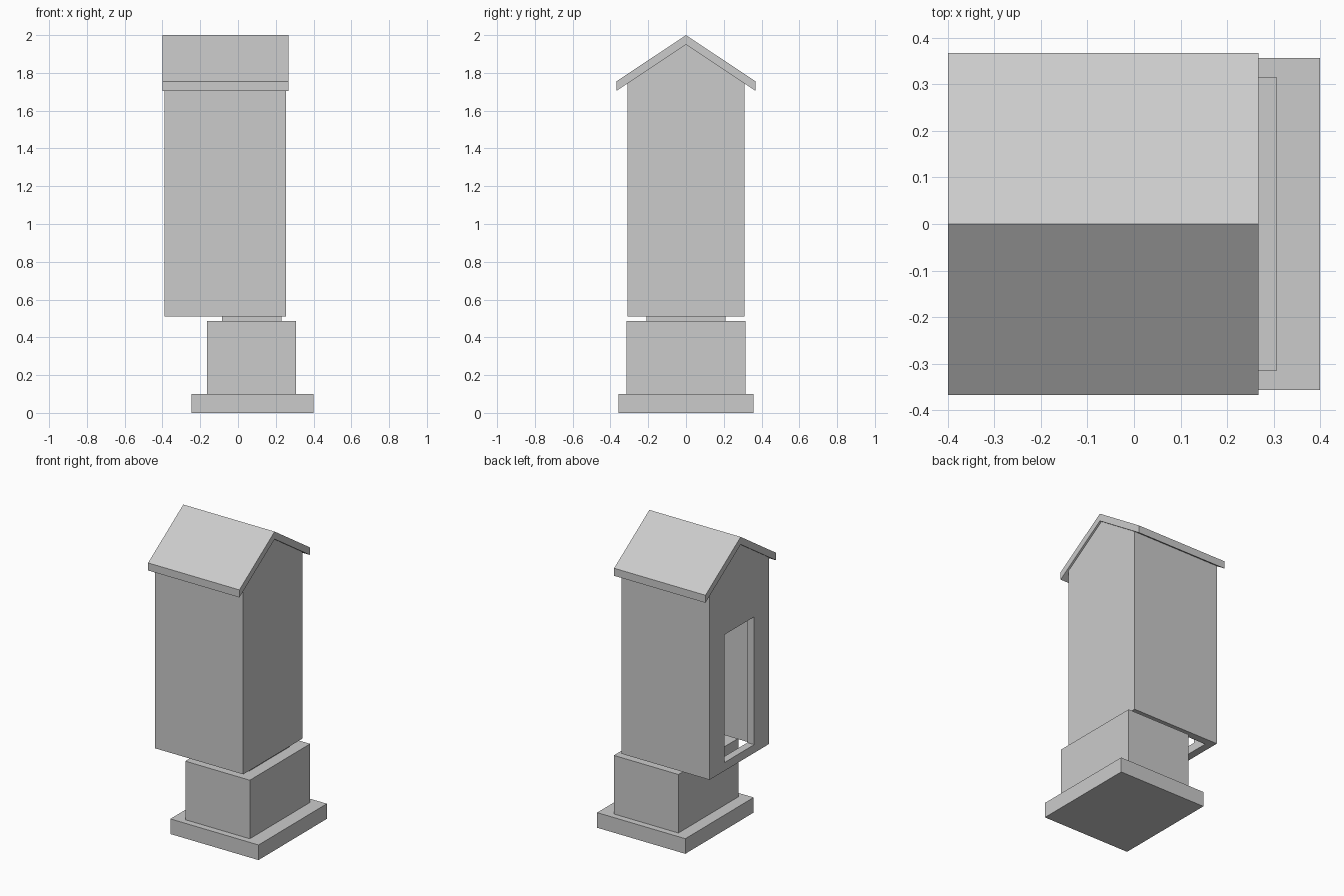
import bpy
import bmesh

if "Cube" in bpy.data.objects:
    bpy.data.objects.remove(bpy.data.objects["Cube"])


def finish(name, bm):
    bmesh.ops.recalc_face_normals(bm, faces=bm.faces)
    mesh = bpy.data.meshes.new(name)
    bm.to_mesh(mesh)
    bm.free()
    obj = bpy.data.objects.new(name, mesh)
    bpy.context.collection.objects.link(obj)
    return obj


def prism(name, profile, x0, x1):
    """Extrude a (y, z) outline along x."""
    bm = bmesh.new()
    face = bm.faces.new([bm.verts.new((x0, y, z)) for y, z in profile])
    ext = bmesh.ops.extrude_face_region(bm, geom=[face])
    moved = [v for v in ext["geom"] if isinstance(v, bmesh.types.BMVert)]
    bmesh.ops.translate(bm, verts=moved, vec=(x1 - x0, 0, 0))
    return finish(name, bm)


def box(name, x0, x1, half_y, z0, z1):
    return prism(name, [(-half_y, z0), (half_y, z0), (half_y, z1), (-half_y, z1)], x0, x1)


def gable(half_y, z0, peak):
    eave = peak - SLOPE * half_y
    return [(-half_y, z0), (half_y, z0), (half_y, eave), (0, peak), (-half_y, eave)]


def cut(obj, cutter):
    mod = obj.modifiers.new("cut", "BOOLEAN")
    mod.operation = "DIFFERENCE"
    mod.solver = "EXACT"
    mod.object = cutter
    bpy.context.view_layer.objects.active = obj
    bpy.ops.object.modifier_apply(modifier=mod.name)
    bpy.data.objects.remove(cutter, do_unlink=True)


SLOPE = 0.245 / 0.368
WALL = 0.05

# Stepped stone: slab, block and the pillar standing inside the shelter
box("base_slab", -0.245, 0.40, 0.357, 0, 0.10)
box("pedestal", -0.165, 0.307, 0.315, 0.10, 0.487)
box("pillar", -0.085, 0.23, 0.21, 0.487, 1.20)

# Hollow shelter, open underneath, with an opening in its left wall
shelter = prism("shelter", gable(0.31, 0.51, 1.95), -0.39, 0.255)
cut(shelter, prism("hollow_cutter", gable(0.31 - WALL, 0.40, 1.97), -0.39 + WALL, 0.255 - WALL))
cut(shelter, box("opening_cutter", -0.45, -0.39 + WALL * 1.5, 0.155, 0.565, 1.41))

# Pitched roof
e = 0.368
prism("roof", [(-e, 1.705), (0, 1.95), (e, 1.705), (e, 1.755), (0, 2.0), (-e, 1.755)], -0.40, 0.268)
